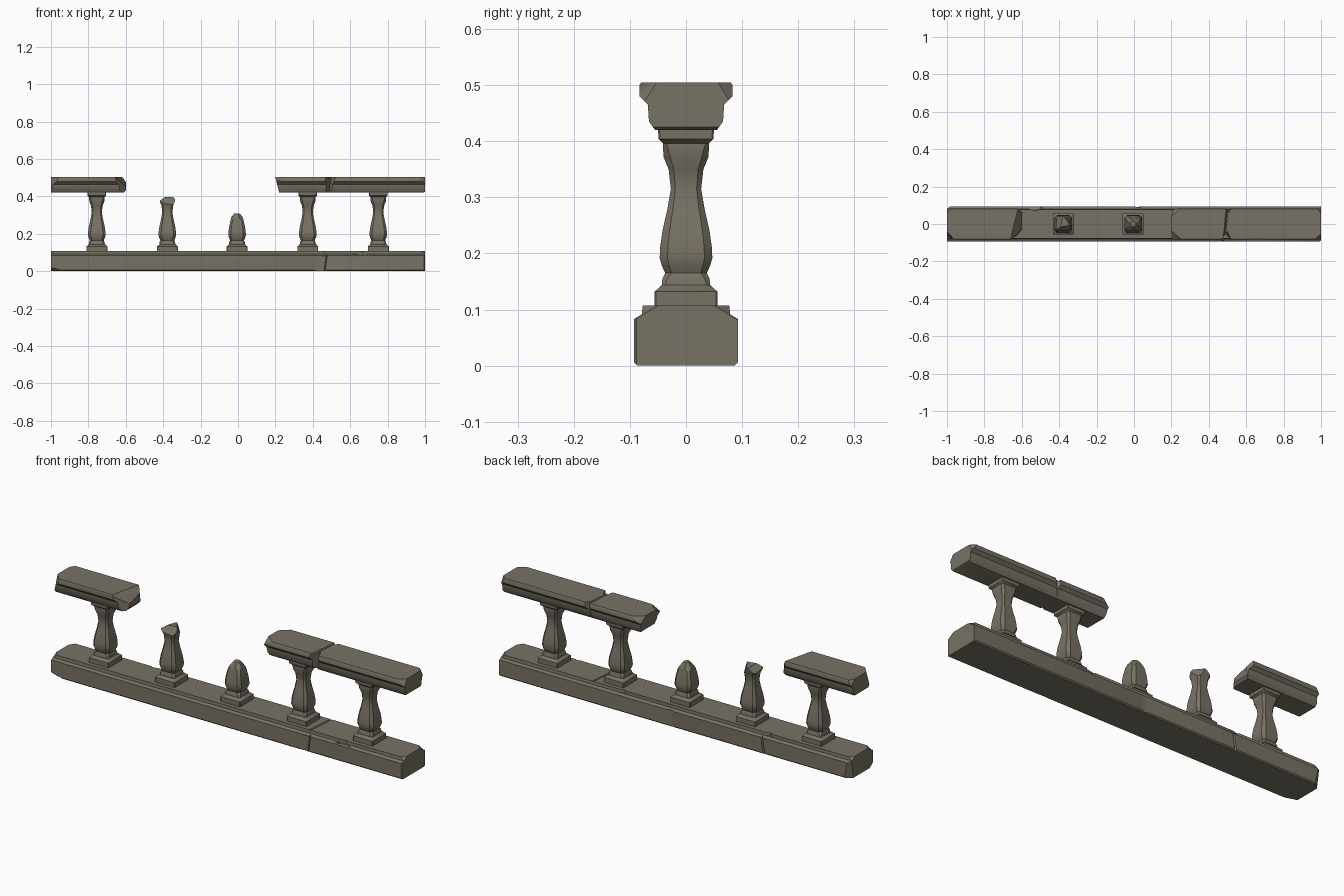
import bpy, bmesh
from mathutils import Vector

if "Cube" in bpy.data.objects:
    bpy.data.objects.remove(bpy.data.objects["Cube"])

stone = bpy.data.materials.new("weathered_stone")
stone.diffuse_color = (0.19, 0.168, 0.13, 1)
stone.use_nodes = True
stone.node_tree.nodes["Principled BSDF"].inputs["Base Color"].default_value = stone.diffuse_color


def finish(bm, name, angle=0.65):
    bmesh.ops.recalc_face_normals(bm, faces=bm.faces[:])
    mesh = bpy.data.meshes.new(name)
    bm.to_mesh(mesh)
    bm.free()
    mesh.materials.append(stone)
    ob = bpy.data.objects.new(name, mesh)
    bpy.context.collection.objects.link(ob)
    return ob


def loft(bm, rings):
    # Skin a list of equal-length point rings and cap both ends
    vs = [[bm.verts.new(p) for p in ring] for ring in rings]
    n = len(vs[0])
    for a, b in zip(vs, vs[1:]):
        for i in range(n):
            bm.faces.new((a[i], a[(i + 1) % n], b[(i + 1) % n], b[i]))
    bm.faces.new(vs[0][::-1])
    bm.faces.new(vs[-1])


def chip(bm, point, normal):
    # Slice off everything beyond a plane and close the break
    res = bmesh.ops.bisect_plane(bm, geom=bm.verts[:] + bm.edges[:] + bm.faces[:],
                                 dist=1e-5, plane_co=Vector(point),
                                 plane_no=Vector(normal).normalized(), clear_outer=True)
    edges = [e for e in bm.edges if e.is_boundary]
    if edges:
        bmesh.ops.holes_fill(bm, edges=edges, sides=0)


def beam(name, half, x0, x1, chips):
    # Mirrored half profile (y, z) swept along x
    prof = half + [(-y, z) for y, z in reversed(half)]
    bm = bmesh.new()
    loft(bm, [[(x, y, z) for y, z in prof] for x in (x0, x1)])
    for p, n in chips:
        chip(bm, p, n)
    return finish(bm, name)


def notch(target, c, a, b, h, axis="z"):
    # Diamond-section cutter along z or y: a = half width in x, b = depth, h = half length
    bm = bmesh.new()
    rings = []
    for s in (-h, h):
        ring = []
        for dx, d in ((a, 0), (0.2 * a, b), (-a, 0), (0, -b)):
            off = (dx + 0.15 * s, d, s) if axis == "z" else (dx + 0.1 * s, s, d)
            ring.append(Vector(c) + Vector(off))
        rings.append(ring)
    loft(bm, rings)
    cutter = finish(bm, "notch_cutter")
    cutter.hide_render = True
    mod = target.modifiers.new("notch", "BOOLEAN")
    mod.operation = "DIFFERENCE"
    mod.solver = "EXACT"
    mod.object = cutter
    bpy.context.view_layer.objects.active = target
    bpy.ops.object.modifier_apply(modifier=mod.name)
    bpy.data.objects.remove(cutter)


# Base beam with stepped top and chipped corners
base_half = [(0.087, 0), (0.093, 0.006), (0.093, 0.083), (0.079, 0.091), (0.077, 0.107)]
base_chips = []
for sx in (-1, 1):
    for sy in (-1, 1):
        base_chips.append(((sx, sy * 0.05, 0.107), (sx * 0.8, sy * 0.6, 1)))
base_chips += [((-1, -0.068, 0), (-0.25, -0.8, -1)), ((1, -0.088, 0.05), (0.8, -1, 0)),
               ((-0.975, 0.093, 0.04), (-1, 1.2, -0.2))]
base = beam("base_beam", base_half, -1, 1, base_chips)
notch(base, (0.44, -0.096, 0.03), 0.045, 0.012, 0.05)
notch(base, (0.47, -0.095, 0.06), 0.006, 0.012, 0.08)
notch(base, (0.47, 0, 0.109), 0.006, 0.007, 0.12, "y")
notch(base, (-0.5, 0.095, 0.06), 0.006, 0.012, 0.08)
notch(base, (-0.53, 0.09, 0.11), 0.06, 0.02, 0.018)
notch(base, (0.02, 0.095, 0.06), 0.03, 0.006, 0.08)
notch(base, (0.66, -0.09, 0.105), 0.05, 0.018, 0.02)
notch(base, (0.3, 0.09, 0.11), 0.05, 0.02, 0.018)

# Two surviving lengths of handrail
rail_half = [(0.055, 0.42), (0.066, 0.435), (0.068, 0.465), (0.083, 0.48),
             (0.083, 0.5), (0.08, 0.505)]
left_rail = beam("left_rail", rail_half, -1, -0.6, [
    ((-0.64, 0, 0.505), (1, -0.25, 0.9)), ((-0.63, -0.06, 0.46), (0.8, -0.7, 0.1)),
    ((-0.6, 0.06, 0.46), (1, 0.8, 0.1)), ((-1, -0.055, 0.46), (-1, -0.9, 0.3)),
    ((-1, 0.06, 0.5), (-1, 0.7, 0.6)), ((-0.61, 0, 0.42), (1, 0, -0.8))])
right_rail = beam("right_rail", rail_half, 0.2, 1, [
    ((0.2, 0, 0.5), (-1, 0, -0.25)), ((0.21, -0.045, 0.505), (-0.5, -0.6, 1)),
    ((0.21, 0.05, 0.505), (-0.8, 0.9, 0.7)), ((1, -0.055, 0.5), (0.8, -0.9, 0.6)),
    ((1, 0.06, 0.5), (0.9, 0.8, 0.5)), ((1, 0.0, 0.425), (0.6, 0, -1))])
notch(right_rail, (0.49, -0.085, 0.48), 0.026, 0.045, 0.08)
notch(right_rail, (0.49, 0, 0.507), 0.007, 0.01, 0.12, "y")
notch(right_rail, (0.5, 0.085, 0.46), 0.014, 0.022, 0.08)

# Balusters: square turned profile as (height, half width, corner cut)
profile = [(0.1, 0.056, 0.04), (0.132, 0.056, 0.04), (0.137, 0.05, 0.1), (0.144, 0.043, 0.15),
           (0.155, 0.042, 0.2), (0.165, 0.037, 0.3), (0.178, 0.043, 0.3), (0.192, 0.047, 0.3),
           (0.212, 0.046, 0.3), (0.24, 0.042, 0.3), (0.28, 0.033, 0.3), (0.315, 0.027, 0.3),
           (0.35, 0.031, 0.3), (0.372, 0.04, 0.3), (0.39, 0.041, 0.2), (0.396, 0.041, 0.15),
           (0.404, 0.049, 0.06), (0.425, 0.05, 0.05)]


def baluster(name, x, chips=()):
    bm = bmesh.new()
    rings = []
    for z, r, c in profile:
        k = r * (1 - c)
        rings.append([(x + px, py, z) for px, py in (
            (r, -k), (r, k), (k, r), (-k, r), (-r, k), (-r, -k), (-k, -r), (k, -r))])
    loft(bm, rings)
    for p, n in chips:
        chip(bm, (x + p[0], p[1], p[2]), n)
    finish(bm, name)


for i, x in enumerate((-0.755, 0.373, 0.75)):
    baluster("baluster_%d" % (i + 1), x)

# Two broken balusters, snapped at different heights
baluster("tall_stump", -0.378, [
    ((0, 0, 0.395), (0, 0.1, 1)), ((-0.022, 0, 0.385), (-0.7, 0.2, 0.8)),
    ((0.025, 0.01, 0.39), (0.9, 0.6, 0.35)), ((0, -0.02, 0.385), (0.2, -1, 0.6))])
stump_chips = [((0, 0, 0.308), (0.05, 0, 1))]
for sx, sy in ((1, 0.1), (-1, -0.1), (0.1, 1), (-0.1, -1), (0.7, 0.7), (-0.7, 0.7), (0.7, -0.7), (-0.7, -0.7)):
    stump_chips.append(((sx * 0.023, sy * 0.023, 0.297), (sx, sy, 0.75)))
baluster("short_stump", -0.005, stump_chips)

# Smooth shading with crisp edges
for ob in bpy.context.scene.objects:
    ob.select_set(True)
    bpy.context.view_layer.objects.active = ob
bpy.ops.object.shade_smooth_by_angle(angle=0.65)
